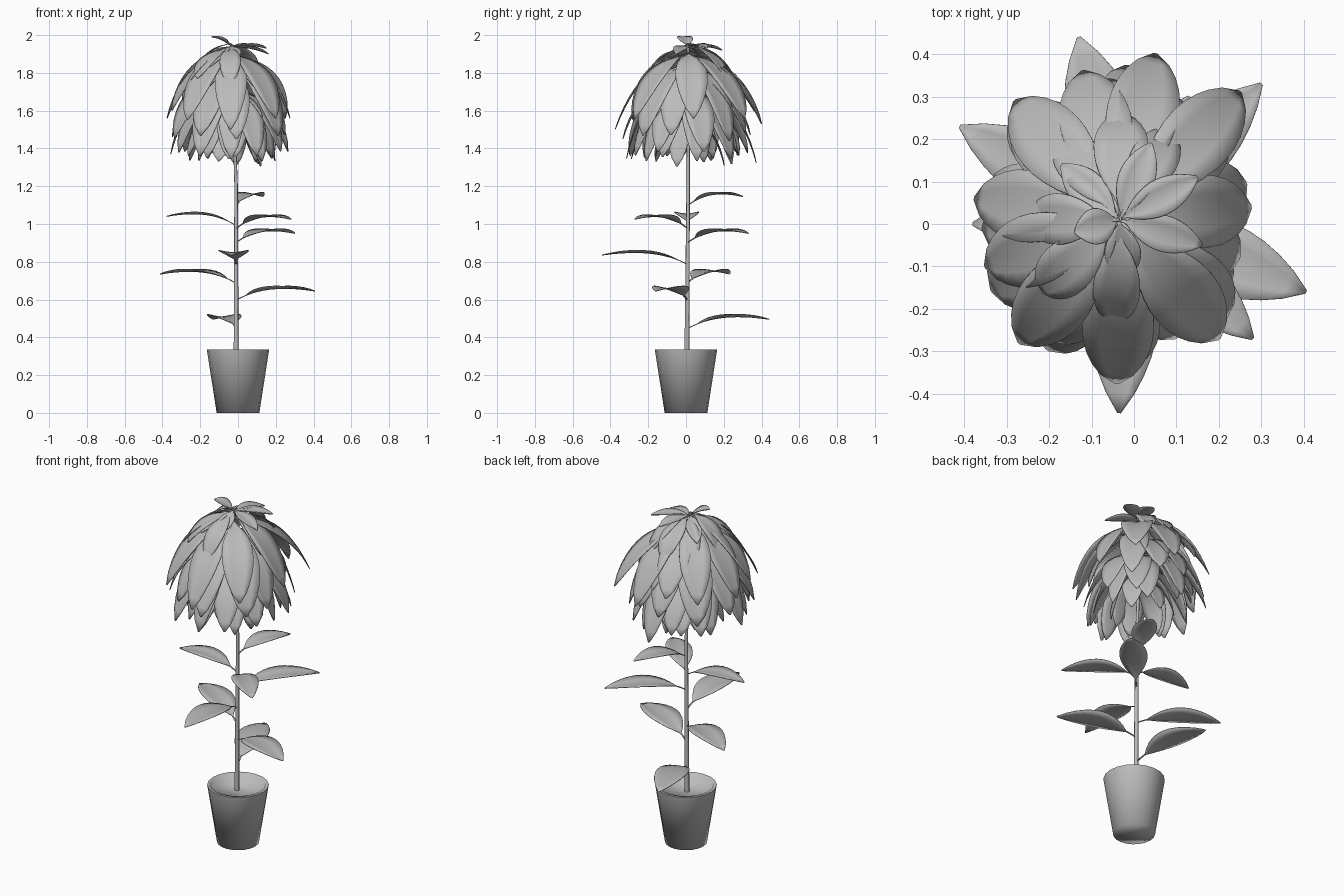
import bpy, bmesh, math, random
from mathutils import Vector

random.seed(4)
if "Cube" in bpy.data.objects:
    bpy.data.objects.remove(bpy.data.objects["Cube"])

grey = bpy.data.materials.new("plain_grey")
grey.use_nodes = True
grey.diffuse_color = (0.5, 0.5, 0.5, 1)
grey.node_tree.nodes["Principled BSDF"].inputs["Base Color"].default_value = (0.5, 0.5, 0.5, 1)


def finish(bm, name, angle):
    mesh = bpy.data.meshes.new(name)
    bmesh.ops.recalc_face_normals(bm, faces=bm.faces)
    bm.to_mesh(mesh)
    bm.free()
    mesh.materials.append(grey)
    obj = bpy.data.objects.new(name, mesh)
    bpy.context.collection.objects.link(obj)
    bpy.ops.object.select_all(action='DESELECT')
    obj.select_set(True)
    bpy.context.view_layer.objects.active = obj
    bpy.ops.object.shade_smooth_by_angle(angle=math.radians(angle))
    return obj


def tube(name, rings, sides, angle):
    """Stack of circles (x, y, z, radius) closed at both ends."""
    bm = bmesh.new()
    loops = []
    for x, y, z, r in rings:
        loops.append([bm.verts.new((x + r * math.cos(math.tau * i / sides),
                                    y + r * math.sin(math.tau * i / sides), z))
                      for i in range(sides)])
    for a, b in zip(loops, loops[1:]):
        for i in range(sides):
            j = (i + 1) % sides
            bm.faces.new((a[i], a[j], b[j], b[i]))
    bm.faces.new(loops[0])
    bm.faces.new(loops[-1])
    return finish(bm, name, angle)


def stem_x(z):
    return -0.01 - 0.025 * max(0, z - 1.2) / 0.75


def leaf(bm, base, ctrl, tip, width, cup, stalk=0.14, blunt=0.75, steps=12):
    """Curved blade along a quadratic curve, with a thin stalk and raised edges."""
    out = tip - base
    side = Vector((-out.y, out.x, 0)).normalized()
    rows = []
    for k in range(steps + 1):
        t = k / steps
        p = base * (1 - t) ** 2 + ctrl * 2 * t * (1 - t) + tip * t * t
        tangent = ((ctrl - base) * (1 - t) + (tip - ctrl) * t).normalized()
        normal = tangent.cross(side).normalized()
        s = max(0, (t - stalk) / (1 - stalk))
        half = max(0.004, width / 2 * math.sin(math.pi * s) ** blunt if 0 < s < 1 else 0)
        rows.append([bm.verts.new(p + side * u * half + normal * cup * half * abs(u) ** 1.5)
                     for u in (-1, -0.5, 0, 0.5, 1)])
    for a, b in zip(rows, rows[1:]):
        for i in range(4):
            bm.faces.new((a[i], a[i + 1], b[i + 1], b[i]))


def finish_leaves(bm, name):
    obj = finish(bm, name, 60)
    thick = obj.modifiers.new("thickness", 'SOLIDIFY')
    thick.thickness = 0.004
    thick.offset = 0


# Pot with rim and recessed soil
tube("pot", [(0, 0, z, r) for z, r in
             ((0, 0.113), (0.335, 0.165), (0.335, 0.147), (0.3, 0.141))], 20, 90)

# Slightly leaning stem
tube("stem", [(stem_x(z), 0.002 + 0.008 * min(z, 1.2), z, 0.014 - 0.004 * z)
              for z in (0.28, 0.6, 0.9, 1.2, 1.5, 1.75, 1.95)], 8, 60)

# Single leaves up the bare stem: tip x, tip y, stem height, width
bm = bmesh.new()
for x, y, z, w in ((-0.13, 0.44, 0.445, 0.17), (0.405, -0.16, 0.595, 0.17),
                   (-0.41, 0.23, 0.685, 0.16), (-0.035, -0.445, 0.785, 0.16),
                   (0.3, 0.33, 0.9, 0.15), (0.28, -0.27, 0.975, 0.14),
                   (-0.38, 0.0, 0.99, 0.13), (0.13, 0.3, 1.095, 0.13)):
    base = Vector((stem_x(z), 0.008, z))
    tip = Vector((x, y, z + 0.05))
    ctrl = base.lerp(tip, 0.36) + Vector((0, 0, 0.075))
    leaf(bm, base, ctrl, tip, w, 0.16, 0.18)
finish_leaves(bm, "lower_leaves")

# Large leaves over the outside of the crown: tip x, tip y, tip height
bm = bmesh.new()
for x, y, z in ((0.05, 0.4, 1.53), (0.25, 0.31, 1.56), (0.275, 0.04, 1.56),
                (0.2, -0.27, 1.56), (-0.04, -0.375, 1.5), (-0.27, -0.28, 1.55),
                (-0.35, -0.1, 1.6), (-0.375, 0.06, 1.56), (-0.28, 0.29, 1.58),
                (-0.12, 0.36, 1.6)):
    base = Vector((stem_x(1.9), 0.01, 1.91 + random.uniform(-0.02, 0.02)))
    tip = Vector((x, y, z))
    ctrl = base.lerp(tip, 0.64)
    ctrl.z = base.z - 0.03
    leaf(bm, base, ctrl, tip, 0.17, 0.08, blunt=0.65)
finish_leaves(bm, "large_crown_leaves")

# Drooping whorls: height, tip radius, tip height, curve drop, count, width
whorls = ((1.93, 0.25, 1.74, 0.02, 8, 0.12),
          (1.82, 0.365, 1.45, 0.04, 10, 0.17),
          (1.73, 0.355, 1.35, 0.03, 11, 0.16),
          (1.67, 0.29, 1.33, 0.02, 10, 0.145),
          (1.58, 0.19, 1.33, 0.02, 7, 0.12))
bm = bmesh.new()
for n, (z, r, tip_z, drop, count, w) in enumerate(whorls):
    for i in range(count):
        a = math.tau * (i + random.uniform(-0.25, 0.25)) / count + n * 2.4
        rr = r * random.uniform(0.9, 1.05)
        zb = z + random.uniform(-0.04, 0.03)
        base = Vector((stem_x(z), 0.01, zb))
        tip = Vector((-0.045 + 0.88 * rr * math.cos(a), 0.01 + rr * math.sin(a),
                      tip_z + random.uniform(-0.03, 0.035)))
        ctrl = base.lerp(tip, 0.72)
        ctrl.z = zb - drop
        leaf(bm, base, ctrl, tip, w * random.uniform(0.9, 1.1), 0.08, blunt=0.6)
finish_leaves(bm, "crown_leaves")

# Small young leaves at the top: tip x, tip y, tip height
bm = bmesh.new()
for x, y, z in ((0.04, 0.19, 1.92), (0.15, 0.11, 1.93), (0.16, -0.05, 1.9),
                (-0.02, -0.13, 1.86), (-0.14, -0.02, 1.99), (-0.17, 0.14, 1.86),
                (-0.15, -0.13, 1.83)):
    base = Vector((stem_x(1.94), 0.01, 1.94))
    tip = Vector((x, y, z))
    ctrl = base.lerp(tip, 0.5) + Vector((0, 0, 0.02))
    leaf(bm, base, ctrl, tip, 0.085, 0.25, 0.08)
finish_leaves(bm, "top_leaves")
